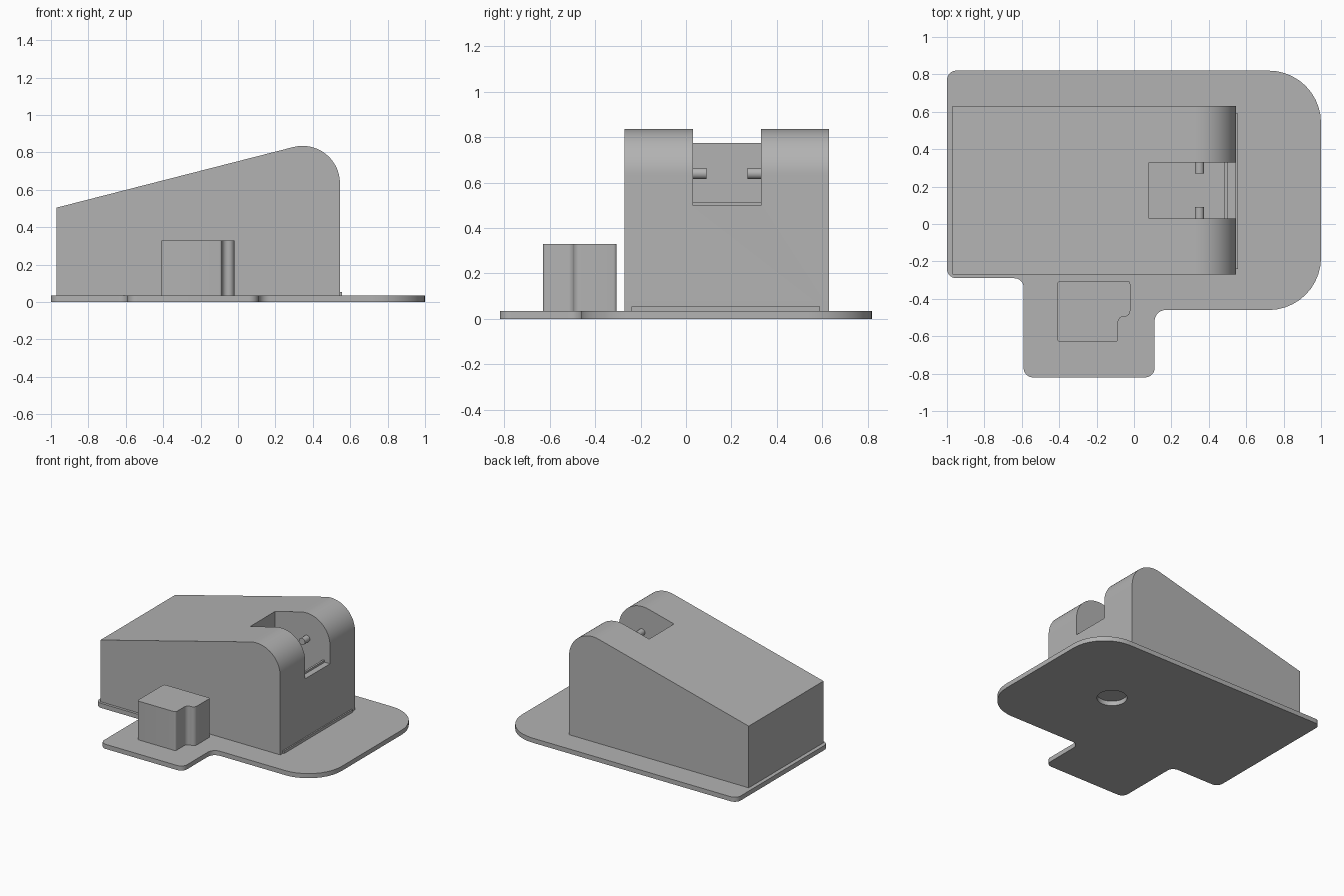
import bpy, bmesh, math
from mathutils import Vector

cube = bpy.data.objects.get("Cube")
if cube:
    bpy.data.objects.remove(cube, do_unlink=True)

grey = bpy.data.materials.new("plain_grey")
grey.use_nodes = True
colour = (0.45, 0.45, 0.45, 1)
grey.diffuse_color = colour
grey.node_tree.nodes["Principled BSDF"].inputs["Base Color"].default_value = colour


def rounded(corners, steps=10):
    """Turn (x, y, radius) corners into an outline with tangent arcs."""
    out = []
    for i, (x, y, r) in enumerate(corners):
        p = Vector((x, y))
        if r == 0:
            out.append(p)
            continue
        a = (Vector(corners[i - 1][:2]) - p).normalized()
        b = (Vector(corners[(i + 1) % len(corners)][:2]) - p).normalized()
        half = a.angle(b) / 2
        centre = p + (a + b).normalized() * (r / math.sin(half))
        start = p + a * (r / math.tan(half)) - centre
        end = p + b * (r / math.tan(half)) - centre
        for k in range(steps + 1):
            t = k / steps
            sweep = math.pi - 2 * half
            d = start * math.sin((1 - t) * sweep) + end * math.sin(t * sweep)
            out.append(centre + d / math.sin(sweep))
    return out


def prism(name, outline, low, high, axis="z"):
    """Extrude an outline along z, or an x-z profile along y."""
    bm = bmesh.new()
    place = (lambda p: (p[0], p[1], low)) if axis == "z" else (lambda p: (p[0], low, p[1]))
    face = bm.faces.new([bm.verts.new(place(p)) for p in outline])
    made = bmesh.ops.extrude_face_region(bm, geom=[face])["geom"]
    shift = (0, 0, high - low) if axis == "z" else (0, high - low, 0)
    bmesh.ops.translate(bm, vec=shift, verts=[g for g in made if isinstance(g, bmesh.types.BMVert)])
    bmesh.ops.recalc_face_normals(bm, faces=bm.faces)
    mesh = bpy.data.meshes.new(name)
    bm.to_mesh(mesh)
    bm.free()
    ob = bpy.data.objects.new(name, mesh)
    bpy.context.collection.objects.link(ob)
    mesh.materials.append(grey)
    return ob


def circle(x, y, r, n=48):
    return [(x + r * math.cos(math.tau * i / n), y + r * math.sin(math.tau * i / n)) for i in range(n)]


def activate(ob):
    bpy.ops.object.select_all(action="DESELECT")
    ob.select_set(True)
    bpy.context.view_layer.objects.active = ob


def cut(ob, cutter):
    mod = ob.modifiers.new("cut", "BOOLEAN")
    mod.operation, mod.solver, mod.object = "DIFFERENCE", "EXACT", cutter
    activate(ob)
    bpy.ops.object.modifier_apply(modifier=mod.name)
    bpy.data.objects.remove(cutter, do_unlink=True)


# Base plate with a front tongue and a round hole
plate_top = 0.035
base = prism("base_plate", rounded([
    (-1, 0.82, 0.05), (1, 0.82, 0.28), (1, -0.46, 0.28), (0.11, -0.46, 0.06),
    (0.11, -0.82, 0.05), (-0.59, -0.82, 0.05), (-0.59, -0.29, 0.05), (-1, -0.29, 0.05)]),
    0, plate_top)
cut(base, prism("hole_cutter", circle(0.35, 0.18, 0.105), -0.1, 0.1))

# Sloped housing with a rounded end
cx, cz, r = 0.345, 0.635, 0.2
profile = [(-0.97, plate_top), (-0.97, 0.505)]
profile += [(cx + r * math.cos(math.radians(a)), cz + r * math.sin(math.radians(a)))
            for a in range(104, -1, -4)]
profile.append((cx + r, plate_top))
housing = prism("housing", profile, -0.27, 0.63, "y")

# Open slot with a raised lip at its mouth
floor = 0.05
slot = [(0.08, floor), (0.485, floor), (0.485, 0.515), (0.5, 0.515),
        (0.5, 0.5), (0.7, 0.5), (0.7, 1), (0.08, 1)]
cut(housing, prism("slot_cutter", slot, 0.03, 0.33, "y"))

# Parts inside the slot
cap = prism("slot_floor_disc", circle(0.35, 0.18, 0.105), floor, floor + 0.005)
pins = [prism(side + "_pin", circle(0.35, 0.64, 0.025, 24), y, y + 0.065, "y")
        for side, y in (("near", 0.025), ("far", 0.27))]

# Thin strip along the foot of the rounded end
foot = prism("foot_strip", [(0.54, -0.24), (0.555, -0.24), (0.555, 0.59), (0.54, 0.59)],
             plate_top, 0.055)

# Small separate block with a notched corner
block = prism("side_block", rounded([
    (-0.41, -0.305, 0.015), (-0.02, -0.305, 0.015), (-0.02, -0.495, 0.03),
    (-0.085, -0.495, 0.03), (-0.085, -0.63, 0.015), (-0.41, -0.63, 0.015)], 6),
    plate_top, 0.33)

for ob in [base, housing, cap, foot, block] + pins:
    activate(ob)
    bpy.ops.object.shade_smooth_by_angle(angle=math.radians(30))
